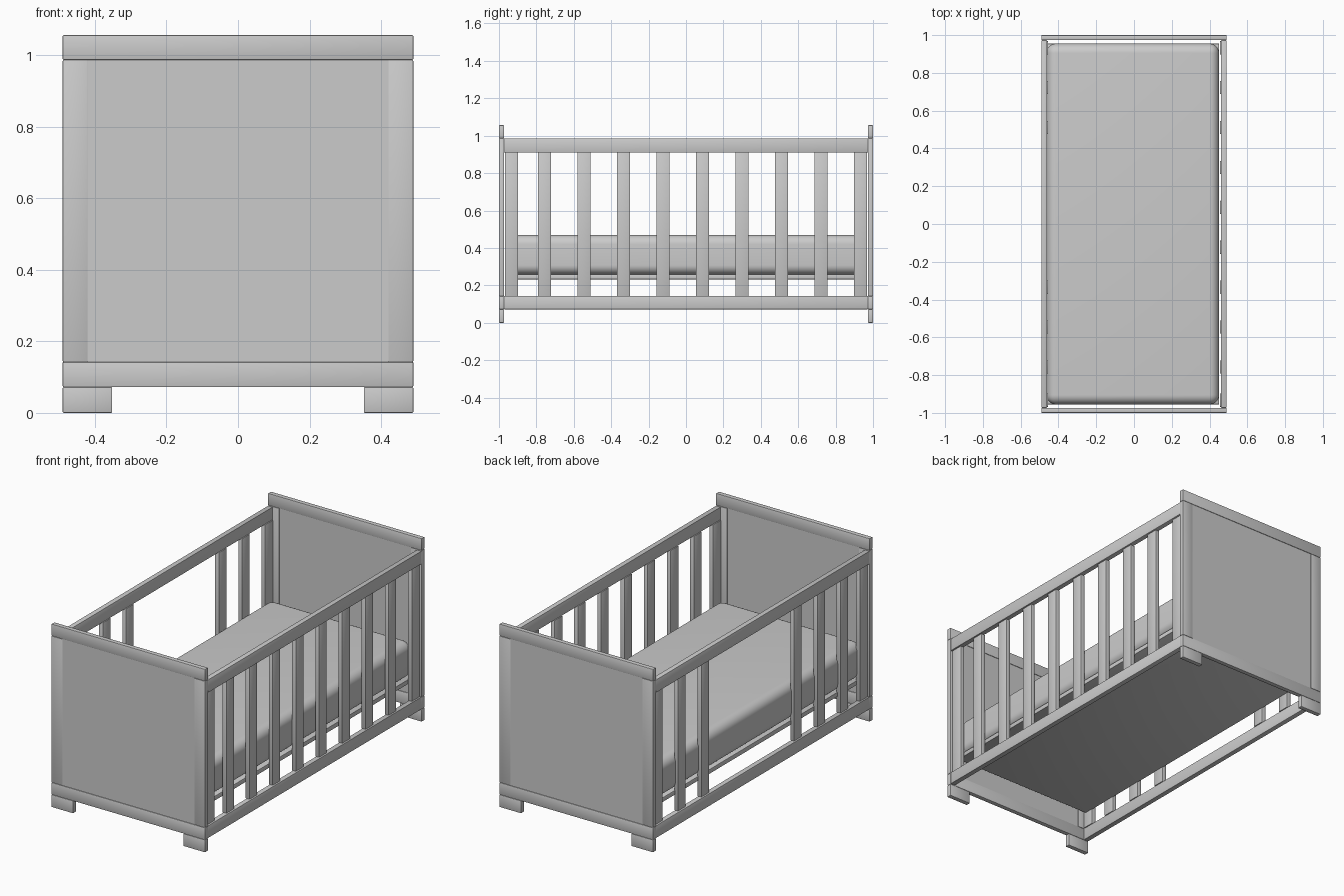
import bpy

if "Cube" in bpy.data.objects:
    bpy.data.objects.remove(bpy.data.objects["Cube"])


def box(name, x, y, z, bevel=0.003, segments=2):
    """Bevelled box from (min, max) ranges on each axis."""
    lo, hi = zip(x, y, z)
    bpy.ops.mesh.primitive_cube_add(size=1, location=[(a + b) / 2 for a, b in zip(lo, hi)])
    ob = bpy.context.object
    ob.name = name
    ob.scale = [b - a for a, b in zip(lo, hi)]
    bpy.ops.object.transform_apply(location=False, rotation=False, scale=True)
    if bevel:
        mod = ob.modifiers.new("Bevel", 'BEVEL')
        mod.width = bevel
        mod.segments = segments
        bpy.ops.object.modifier_apply(modifier=mod.name)
        bpy.ops.object.shade_smooth_by_angle()
    return ob


def span(sign, a, b):
    """Range a..b placed on the given side of the centre."""
    return tuple(sorted((sign * a, sign * b)))


W, L = 0.49, 1.0          # half width, half length
T = 0.027                 # end frame thickness
S = 0.07                  # timber face width

# Head and foot ends: framed panels on block feet
for sy, end in ((-1, "front"), (1, "back")):
    y = span(sy, L - T, L)
    box(end + "_top_rail", (-W, W), y, (0.987, 1.056))
    box(end + "_bottom_rail", (-W, W), y, (0.072, 0.142))
    box(end + "_panel", (-W + S, W - S), span(sy, L - T + 0.003, L - 0.003), (0.142, 0.987), 0)
    for sx, side in ((-1, "left"), (1, "right")):
        box(f"{end}_{side}_stile", span(sx, W - S, W), y, (0.142, 0.987))
        box(f"{end}_{side}_foot", span(sx, W - 0.138, W), y, (0, 0.072))

# Sides: rails, end posts and slats; the left side has an opening in the middle
slats = [-0.757 + 0.2113 * i for i in range(8)]
for sx, side in ((-1, "left"), (1, "right")):
    rail_x = span(sx, W - 0.03, W)
    slat_x = span(sx, 0.455, 0.48)
    rail_y = (-L + T, L - T)
    box(side + "_top_rail", rail_x, rail_y, (0.91, 0.985))
    box(side + "_bottom_rail", rail_x, rail_y, (0.072, 0.144))
    for i, c in enumerate([-0.933] + slats + [0.933]):
        if side == "left" and 4 <= i <= 6:
            continue
        box(f"{side}_slat_{i}", slat_x, (c - S / 2, c + S / 2), (0.142, 0.912), 0.002)

# Bed base and soft mattress
box("bed_base", (-0.46, 0.45), (-0.955, 0.955), (0.232, 0.258))
box("mattress", (-0.463, 0.45), (-0.955, 0.955), (0.258, 0.469), 0.05, 8)
